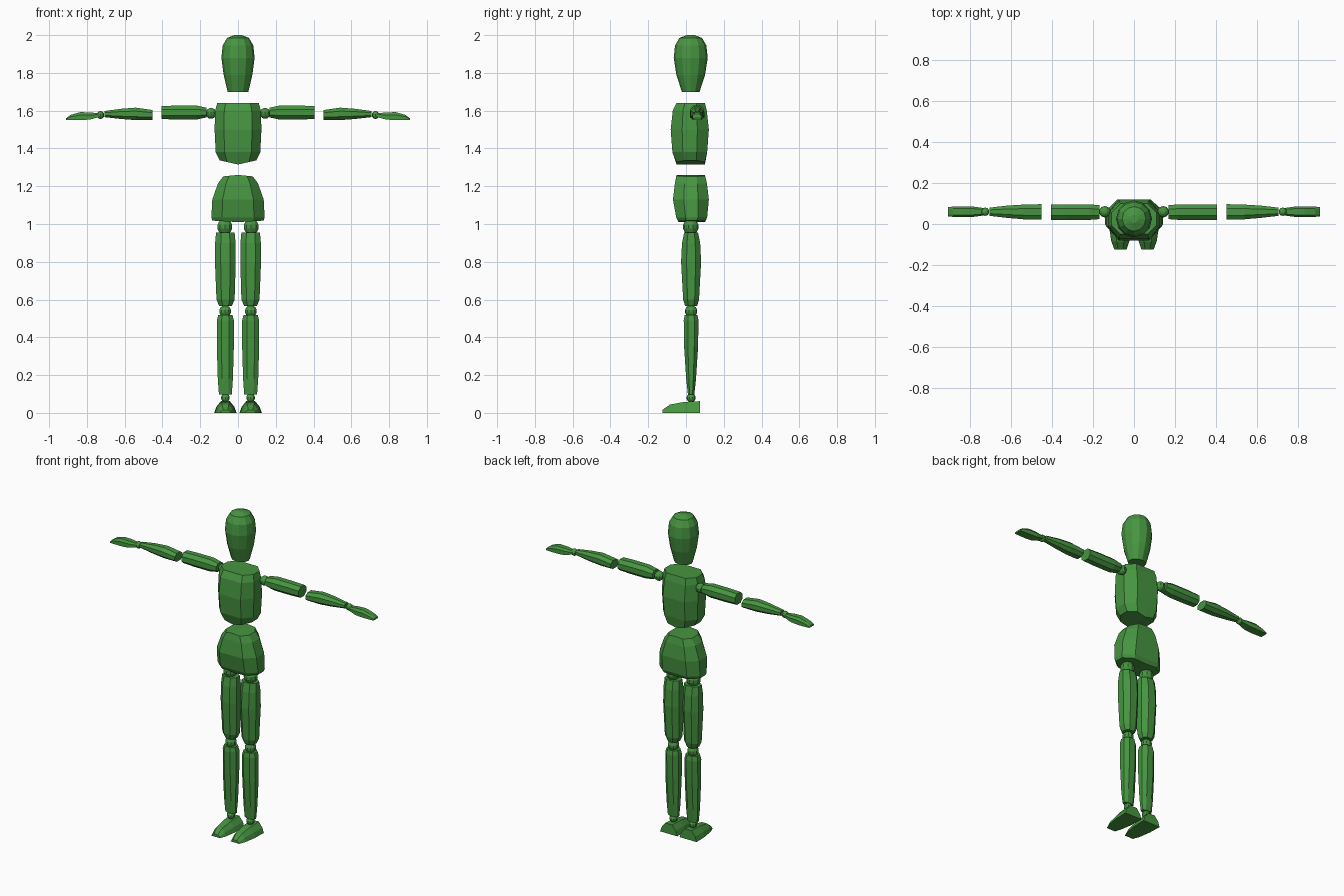
import bpy
import bmesh
import math

cube = bpy.data.objects.get("Cube")
if cube:
    bpy.data.objects.remove(cube, do_unlink=True)

green = bpy.data.materials.new("green")
green.use_nodes = True
colour = (0.062, 0.30, 0.052, 1.0)
green.diffuse_color = colour
bsdf = green.node_tree.nodes["Principled BSDF"]
bsdf.inputs["Base Color"].default_value = colour
bsdf.inputs["Roughness"].default_value = 0.7

# Unit cross-sections
OCTAGON = [(-.45, -1), (.45, -1), (1, -.45), (1, .45), (.45, 1), (-.45, 1), (-1, .45), (-1, -.45)]
BODY = [(0, -1), (.6, -1), (1, -.4), (1, .4), (.6, 1), (0, 1), (-.6, 1), (-1, .4), (-1, -.4), (-.6, -1)]
HAND = [(-1, -1), (1, -1), (1, .3), (.6, 1), (-.6, 1), (-1, .3)]
FOOT = [(-1, -1), (1, -1), (.82, 0), (.4, 1), (-.4, 1), (-.82, 0)]
ROUND = [(math.sin(i * math.tau / 12), -math.cos(i * math.tau / 12)) for i in range(12)]


def finish(name, bm):
    bmesh.ops.recalc_face_normals(bm, faces=bm.faces)
    mesh = bpy.data.meshes.new(name)
    bm.to_mesh(mesh)
    bm.free()
    mesh.materials.append(green)
    obj = bpy.data.objects.new(name, mesh)
    bpy.context.collection.objects.link(obj)
    return obj


def loft(name, shape, axis, sections, side=1, folds=None):
    """Skin sections (position, centre u, centre v, half u, half v) along an axis.
    folds = how far the first and last rings ridge outwards along x = 0."""
    bm = bmesh.new()
    rings = []
    last = len(sections) - 1
    for i, (t, cu, cv, hu, hv) in enumerate(sections):
        ring = []
        for u, v in shape:
            a, b, w = cu + u * hu, cv + v * hv, t
            if folds and i == 0:
                w += folds[0] * abs(u)
            if folds and i == last:
                w -= folds[1] * abs(u)
            x, y, z = {"x": (w, a, b), "y": (a, w, b), "z": (a, b, w)}[axis]
            ring.append(bm.verts.new((side * x, y, z)))
        rings.append(ring)
    n = len(shape)
    for low, high in zip(rings, rings[1:]):
        for i in range(n):
            j = (i + 1) % n
            bm.faces.new((low[i], low[j], high[j], high[i]))
    for ring in (rings[0], rings[-1]):
        if folds:
            bm.faces.new(ring[:n // 2 + 1])
            bm.faces.new(ring[n // 2:] + ring[:1])
        else:
            bm.faces.new(ring)
    return finish(name, bm)


def ball(name, centre, radius):
    bm = bmesh.new()
    bmesh.ops.create_uvsphere(bm, u_segments=10, v_segments=7, radius=radius)
    bmesh.ops.translate(bm, verts=bm.verts, vec=centre)
    return finish(name, bm)


# Head, chest and pelvis
loft("head", ROUND, "z", [
    (1.70, 0, .025, .055, .047), (1.79, 0, .025, .076, .076),
    (1.88, 0, .025, .088, .090), (1.945, 0, .025, .081, .083),
    (1.985, 0, .025, .058, .060), (2.0, 0, .025, .02, .02)])
loft("chest", BODY, "z", [
    (1.315, 0, .025, .097, .075), (1.38, 0, .02, .118, .092),
    (1.50, 0, .02, .124, .101), (1.60, 0, .02, .121, .090),
    (1.64, 0, .025, .110, .075)], folds=(.022, 0))
loft("pelvis", BODY, "z", [
    (1.01, 0, .03, .136, .070), (1.035, 0, .03, .141, .082),
    (1.13, 0, .026, .136, .095), (1.215, 0, .026, .106, .085),
    (1.26, 0, .025, .078, .075)], folds=(.008, .008))

# Limbs, built once for each side
for label, s in (("left", 1), ("right", -1)):
    # Arm
    ball(label + "_shoulder_joint", (s * .143, .06, 1.586), .029)
    loft(label + "_upper_arm", OCTAGON, "x", [
        (.168, .058, 1.590, .034, .026), (.22, .058, 1.590, .038, .037),
        (.33, .058, 1.590, .038, .037), (.405, .058, 1.590, .038, .034)], s)
    loft(label + "_forearm", OCTAGON, "x", [
        (.452, .059, 1.577, .038, .026), (.54, .059, 1.583, .036, .033),
        (.62, .060, 1.583, .030, .027), (.708, .060, 1.582, .020, .016)], s)
    ball(label + "_wrist_joint", (s * .728, .06, 1.577), .021)
    loft(label + "_hand", HAND, "x", [
        (.735, .06, 1.576, .018, .010), (.785, .06, 1.572, .025, .019),
        (.835, .06, 1.571, .026, .021), (.885, .06, 1.564, .025, .014),
        (.91, .06, 1.555, .023, .005)], s)

    # Leg
    ball(label + "_hip_joint", (s * .070, .025, .985), .042)
    loft(label + "_thigh", OCTAGON, "z", [
        (.567, .066, .027, .034, .032), (.60, .066, .027, .048, .042),
        (.80, .067, .027, .055, .053), (.90, .067, .027, .054, .048),
        (.955, .067, .027, .049, .037)], s)
    ball(label + "_knee_joint", (s * .068, .027, .538), .033)
    loft(label + "_shin", OCTAGON, "z", [
        (.098, .067, .027, .034, .017), (.18, .067, .027, .040, .026),
        (.35, .067, .027, .045, .037), (.49, .067, .027, .045, .039),
        (.517, .067, .027, .038, .034)], s)
    ball(label + "_ankle_joint", (s * .067, .027, .080), .024)
    loft(label + "_foot", FOOT, "y", [
        (-.125, .066, .008, .030, .008), (-.085, .067, .022, .044, .022),
        (-.01, .067, .029, .056, .029), (.075, .067, .031, .059, .031)], s)
